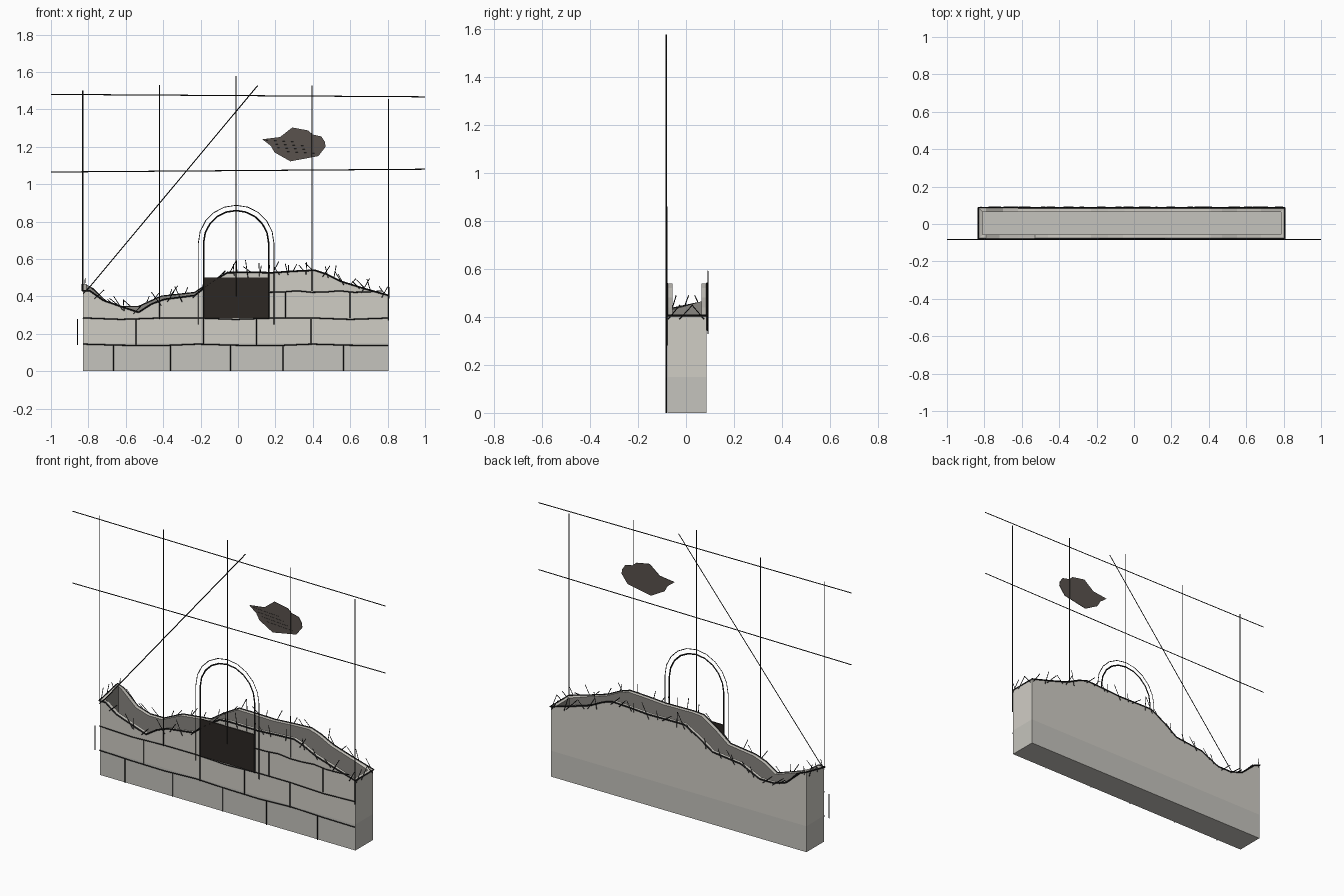
import bpy, bmesh, math, random
from mathutils import Vector

if "Cube" in bpy.data.objects:
    bpy.data.objects.remove(bpy.data.objects["Cube"])

random.seed(4)
X0, X1, Y0, Y1 = -0.83, 0.805, -0.077, 0.085
FY, BY = -0.082, 0.091          # drawing planes in front of and behind the wall


def material(name, c):
    m = bpy.data.materials.new(name)
    m.diffuse_color = (*c, 1)
    m.use_nodes = True
    m.node_tree.nodes["Principled BSDF"].inputs["Base Color"].default_value = m.diffuse_color
    return m


STONE = material("pale_stone", (0.63, 0.61, 0.56))
BASE = material("base_stone", (0.56, 0.55, 0.51))
INNER = material("inner_stone", (0.25, 0.24, 0.22))
INK = material("ink", (0.012, 0.012, 0.012))
DARK = material("dark_brown", (0.025, 0.02, 0.017))
CLOUD = material("smoke_grey", (0.1, 0.085, 0.075))


def finish(name, bm, *mats):
    me = bpy.data.meshes.new(name)
    bm.to_mesh(me)
    bm.free()
    ob = bpy.data.objects.new(name, me)
    for m in mats:
        me.materials.append(m)
    bpy.context.collection.objects.link(ob)
    return ob


def box(name, lo, hi, mat):
    bm = bmesh.new()
    bmesh.ops.create_cube(bm, size=1)
    for v in bm.verts:
        v.co = [l + (c + 0.5) * (h - l) for l, h, c in zip(lo, hi, v.co)]
    return finish(name, bm, mat)


def strokes(name, paths, w):
    """Thin square-section bars along every path."""
    bm = bmesh.new()
    for path in paths:
        for a, b in zip(path, path[1:]):
            a, b = Vector(a), Vector(b)
            d = b - a
            ring = bmesh.ops.create_cone(bm, cap_ends=True, segments=4, radius1=w * 0.7,
                                         radius2=w * 0.7, depth=d.length)["verts"]
            rot = d.to_track_quat('Z', 'Y')
            for v in ring:
                v.co = rot @ v.co + (a + b) / 2
    return finish(name, bm, INK)


def on_front(pts):
    return [(x, FY, z) for x, z in pts]


# solid bottom course
box("base_course", (X0, Y0, 0), (X1, Y1, 0.15), BASE)

# broken hollow wall above it
right = [(0, 0.53), (0.18, 0.527), (0.3, 0.535), (0.41, 0.54), (0.47, 0.52),
         (0.55, 0.48), (0.68, 0.44), (X1, 0.405)]
front = [(X0, 0.43), (-0.79, 0.43), (-0.72, 0.38), (-0.62, 0.345), (-0.53, 0.315),
         (-0.46, 0.36), (-0.39, 0.385), (-0.23, 0.405), (-0.14, 0.475), (-0.06, 0.525)] + right
back = [(X0, 0.465), (-0.79, 0.45), (-0.7, 0.37), (-0.62, 0.345), (-0.53, 0.345),
        (-0.41, 0.4), (-0.23, 0.42), (-0.14, 0.48), (-0.05, 0.53)] + right
loop = [(x, Y0, z) for x, z in front] + [(x, Y1, z) for x, z in reversed(back)]
T = 0.02
bm = bmesh.new()
rows = []
for x, y, z in loop:
    xi = min(max(x, X0 + T), X1 - T)
    yi = y + T if y < 0 else y - T
    rows.append([bm.verts.new(p) for p in
                 ((x, y, 0.15), (x, y, z), (xi, yi, z), (xi, yi, 0.15))])
for a, b in zip(rows, rows[1:] + rows[:1]):
    for i in range(3):
        f = bm.faces.new((a[i], b[i], b[i + 1], a[i + 1]))
        f.material_index = 1 if i == 2 else 0
finish("broken_wall", bm, STONE, INNER)

# dark opening panel
box("dark_opening", (-0.185, -0.084, 0.285), (0.163, -0.078, 0.5), DARK)

# ink outline round the broken top edge
rim = [(x + math.copysign(0.002, x), FY + 0.002 if y < 0 else BY - 0.003, z) for x, y, z in loop]
strokes("rim_outline", [rim + rim[:1]], 0.006)

# masonry joints, gently wavering
joints = []
for z, xa, xb in ((0.14, X0, X1), (0.282, X0, X1), (0.425, 0.165, 0.77)):
    n = 8
    joints.append(on_front([(xa + (xb - xa) * i / n, z + 0.005 * math.sin(i * 2.1 + z * 9))
                            for i in range(n + 1)]))
for z0, z1, xs in ((0, 0.14, (-0.665, -0.36, -0.04, 0.24, 0.565)),
                   (0.14, 0.28, (-0.858, -0.545, -0.185, 0.1, 0.39)),
                   (0.285, 0.425, (0.255, 0.6))):
    joints += [on_front([(x, z0), (x, z1)]) for x in xs]
strokes("masonry_joints", joints, 0.004)


# double arch lines
def arch(r, z0, cx=-0.01, cz=0.685):
    arc = [(cx - r * math.cos(math.pi * i / 10), cz + r * math.sin(math.pi * i / 10))
           for i in range(11)]
    return on_front([(cx - r, z0)] + arc + [(cx + r, z0)])


strokes("inner_arch", [arch(0.174, 0.28)], 0.006)
strokes("outer_arch", [arch(0.202, 0.25)], 0.003)

# construction lines of the missing upper wall
guides = [[(x, a), (x, b)] for x, a, b in
          ((-0.83, 0.43, 1.5), (-0.42, 0.28, 1.53), (-0.01, 0.4, 1.577),
           (0.395, 0.43, 1.527), (0.805, 0.27, 1.455))]
guides += [[(-1, 1.48), (1, 1.467)], [(-1, 1.065), (1, 1.08)], [(-0.81, 0.43), (0.105, 1.527)]]
strokes("construction_lines", [on_front(g) for g in guides], 0.004)


# scratchy hatching along the broken edges
def hatch(profile, y, count):
    out = []
    for i in range(count):
        x = X0 + (X1 - X0) * (i + random.random()) / count
        for (xa, za), (xb, zb) in zip(profile, profile[1:]):
            if xa <= x <= xb:
                z = za + (zb - za) * (x - xa) / (xb - xa)
                break
        ang = math.radians(random.uniform(35, 145))
        n = random.uniform(0.05, 0.1)
        d = (n * math.cos(ang), n * math.sin(ang))
        out.append([(x - d[0] * 0.3, y, z - d[1] * 0.3), (x + d[0] * 0.7, y, z + d[1] * 0.7)])
    return out


marks = hatch(front, FY, 24) + hatch(back, BY, 28)
for x, z in ((X0 - 0.003, 0.45), (X1 + 0.003, 0.41)):
    for y in (-0.05, 0.0, 0.05):
        s = random.uniform(-0.03, 0.03)
        marks.append([(x, y - s, z - 0.02), (x, y + s, z + 0.04)])
strokes("edge_hatching", marks, 0.003)

# floating smoke patch with a few scratches
patch = [(0.13, 1.24), (0.175, 1.205), (0.195, 1.17), (0.28, 1.122), (0.43, 1.15), (0.468, 1.2),
         (0.465, 1.225), (0.445, 1.255), (0.4, 1.265), (0.375, 1.287), (0.29, 1.303), (0.225, 1.252)]
bm = bmesh.new()
face = bm.faces.new([bm.verts.new((x, FY - 0.001, z)) for x, z in patch])
ext = bmesh.ops.extrude_face_region(bm, geom=[face])["geom"]
for v in ext:
    if isinstance(v, bmesh.types.BMVert):
        v.co.y += 0.003
bmesh.ops.recalc_face_normals(bm, faces=bm.faces)
finish("smoke_patch", bm, CLOUD)
strokes("patch_scratches", [on_front([(0.15 + 0.03 * i, 1.235 - 0.02 * i),
                                      (0.32 + 0.03 * i, 1.225 - 0.02 * i)]) for i in range(4)], 0.002)
